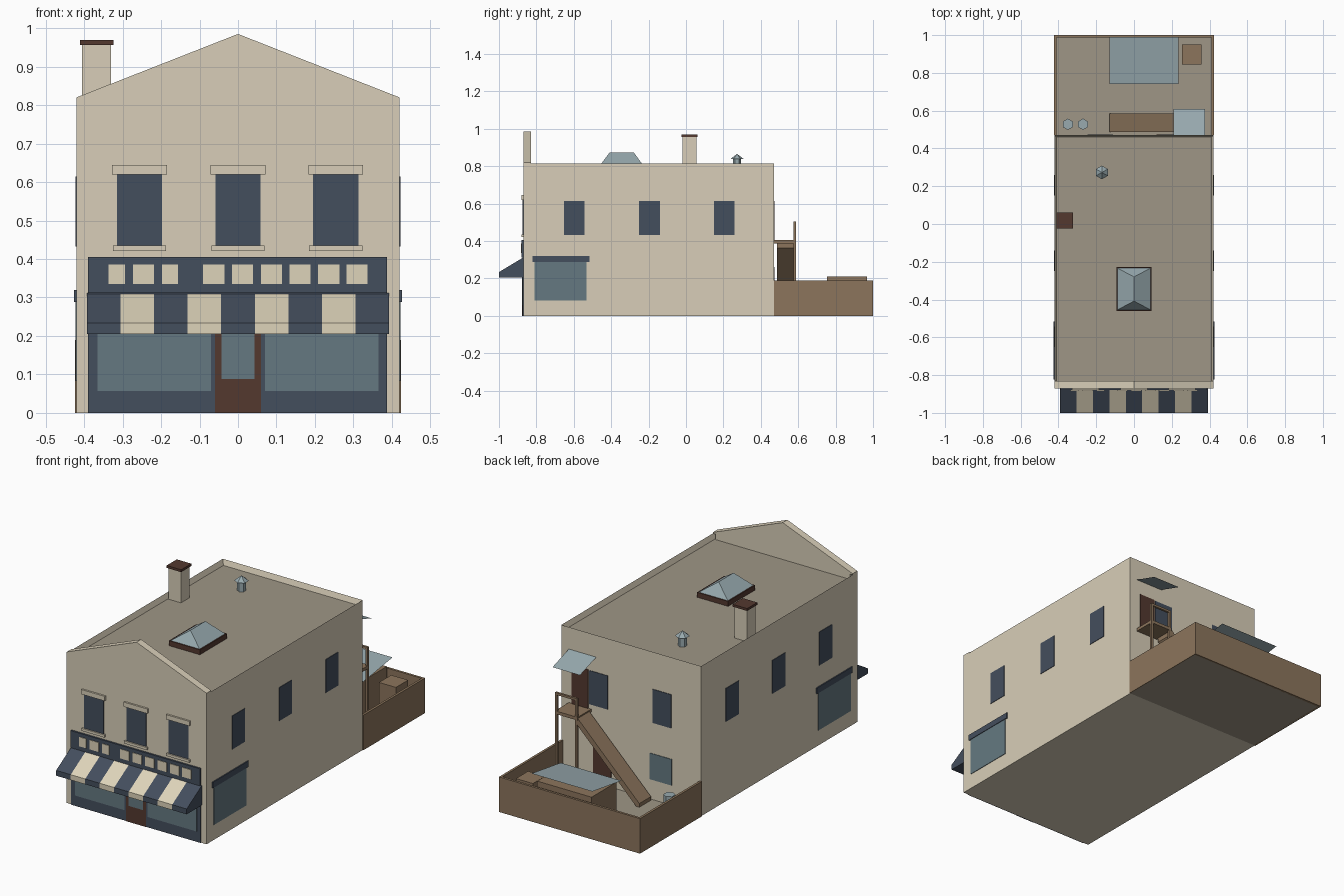
import bpy, bmesh, math
from mathutils import Vector

if "Cube" in bpy.data.objects:
    bpy.data.objects.remove(bpy.data.objects["Cube"])


def mat(name, r, g, b):
    lin = [((c / 255 + 0.055) / 1.055) ** 2.4 for c in (r, g, b)]
    m = bpy.data.materials.new(name)
    m.diffuse_color = (*lin, 1)
    m.use_nodes = True
    m.node_tree.nodes["Principled BSDF"].inputs["Base Color"].default_value = m.diffuse_color
    return m


WALL = mat("wall_stone", 216, 206, 184)
CREAM = mat("cream", 222, 212, 186)
ROOF = mat("roof_grey_brown", 159, 150, 134)
NAVY = mat("navy", 68, 78, 93)
GLASS = mat("shop_glass", 101, 121, 129)
BROWN = mat("dark_brown", 83, 56, 47)
WOOD = mat("wood", 140, 117, 92)
METAL = mat("pale_metal", 152, 170, 175)


def finish(name, bm, *mats):
    bmesh.ops.recalc_face_normals(bm, faces=bm.faces)
    me = bpy.data.meshes.new(name)
    bm.to_mesh(me)
    bm.free()
    for m in mats:
        me.materials.append(m)
    ob = bpy.data.objects.new(name, me)
    bpy.context.collection.objects.link(ob)
    return ob


def box_bm(x0, x1, y0, y1, z0, z1):
    bm = bmesh.new()
    bmesh.ops.create_cube(bm, size=1)
    for v in bm.verts:
        v.co = Vector(((x0 + x1) / 2 + v.co.x * (x1 - x0),
                       (y0 + y1) / 2 + v.co.y * (y1 - y0),
                       (z0 + z1) / 2 + v.co.z * (z1 - z0)))
    return bm


def box(name, x0, x1, y0, y1, z0, z1, m):
    return finish(name, box_bm(x0, x1, y0, y1, z0, z1), m)


def prism(name, profile, y0, y1, m):
    """Extrude an (x, z) profile along y."""
    bm = bmesh.new()
    f = bm.faces.new([bm.verts.new((x, y0, z)) for x, z in profile])
    g = bmesh.ops.extrude_face_region(bm, geom=[f])["geom"]
    bmesh.ops.translate(bm, vec=(0, y1 - y0, 0),
                        verts=[v for v in g if isinstance(v, bmesh.types.BMVert)])
    return finish(name, bm, m)


def hexagon(name, x, y, z0, z1, r0, r1, m):
    bm = bmesh.new()
    bmesh.ops.create_cone(bm, cap_ends=True, segments=6, radius1=r0, radius2=r1, depth=z1 - z0)
    bmesh.ops.remove_doubles(bm, verts=bm.verts, dist=1e-5)
    bmesh.ops.translate(bm, vec=(x, y, (z0 + z1) / 2), verts=bm.verts)
    return finish(name, bm, m)


def sheet(name, x0, x1, y0, z0, y1, z1, m):
    bm = bmesh.new()
    bm.faces.new([bm.verts.new(c) for c in
                  ((x0, y0, z0), (x1, y0, z0), (x1, y1, z1), (x0, y1, z1))])
    return finish(name, bm, m)


W, F, B, TOP, DECK = 0.42, -0.87, 0.47, 0.814, 0.785

# Main building with a sunken roof behind a thin parapet
bm = box_bm(-W, W, F, B, 0, TOP)
top = max(bm.faces, key=lambda f: f.calc_center_median().z)
bmesh.ops.inset_region(bm, faces=[top], thickness=0.015)
top.material_index = 1
bmesh.ops.translate(bm, vec=(0, 0, DECK - TOP), verts=top.verts)
finish("building", bm, WALL, ROOF)
prism("front_gable", [(-W, TOP), (W, TOP), (W, 0.82), (0, 0.985), (-W, 0.82)], F, -0.83, WALL)
box("gable_backing", -0.405, 0.405, -0.856, -0.83, DECK, TOP, WALL)

# Shopfront
P = F - 0.004
box("shopfront", -0.39, 0.387, P, F, 0, 0.312, NAVY)
for s in (-1, 1):
    a, b = sorted((s * 0.07, s * 0.365))
    box("shop_window", a, b, P - 0.002, P, 0.057, 0.27, GLASS)
box("shop_door", -0.06, 0.06, P - 0.002, P, 0, 0.27, BROWN)
box("shop_door_glass", -0.043, 0.043, P - 0.004, P - 0.002, 0.088, 0.25, GLASS)
box("sign_board", -0.39, 0.387, F - 0.01, F, 0.312, 0.405, NAVY)
for x, w in ((-0.315, 0.042), (-0.246, 0.055), (-0.177, 0.042), (-0.063, 0.055), (0.012, 0.055),
             (0.087, 0.055), (0.161, 0.055), (0.236, 0.055), (0.309, 0.055)):
    box("sign_block", x - w / 2, x + w / 2, F - 0.013, F - 0.01, 0.335, 0.386, CREAM)

# Striped awning: nine bays across, with valance and closed ends
bm = bmesh.new()
section = [(F, 0.205), (F, 0.312), (-1.0, 0.234), (-1.0, 0.205)]
rings = [[bm.verts.new((-0.392 + 0.784 * i / 9, y, z)) for y, z in section] for i in range(10)]
for i in range(9):
    for j in range(4):
        k = (j + 1) % 4
        f = bm.faces.new((rings[i][j], rings[i + 1][j], rings[i + 1][k], rings[i][k]))
        f.material_index = i % 2 if j in (1, 2) else 0
bm.faces.new(rings[0])
bm.faces.new(rings[9])
finish("awning", bm, NAVY, CREAM)

# Front upper windows with lintels and sills
for x in (-0.256, 0, 0.254):
    box("front_window", x - 0.059, x + 0.059, F - 0.003, F, 0.435, 0.62, NAVY)
    box("lintel", x - 0.071, x + 0.071, F - 0.01, F, 0.62, 0.645, WALL)
    box("sill", x - 0.069, x + 0.069, F - 0.01, F, 0.421, 0.435, WALL)

# Side windows, shop windows and blinds, the same on both sides
for s in (-1, 1):
    a, b = sorted((s * W, s * (W + 0.003)))
    for y in (-0.597, -0.195, 0.205):
        box("side_window", a, b, y - 0.055, y + 0.055, 0.433, 0.614, NAVY)
    box("side_shop_window", a, b, -0.81, -0.533, 0.083, 0.29, GLASS)
    a, b = sorted((s * W, s * (W + 0.006)))
    box("side_blind_box", a, b, -0.822, -0.517, 0.288, 0.32, NAVY)

# Chimney
box("chimney", -0.405, -0.33, -0.018, 0.055, DECK, 0.956, WALL)
box("chimney_cap", -0.411, -0.324, -0.025, 0.062, 0.956, 0.969, BROWN)

# Skylight: curb and hipped glass
box("skylight_curb", -0.093, 0.093, -0.46, -0.228, DECK, 0.812, BROWN)
bm = box_bm(-0.087, 0.087, -0.454, -0.234, 0.812, 0.874)
for v in bm.verts:
    if v.co.z > 0.85:
        v.co.x = 0
        v.co.y = -0.344 + math.copysign(0.064, v.co.y + 0.344)
bmesh.ops.remove_doubles(bm, verts=bm.verts, dist=1e-4)
finish("skylight_glass", bm, METAL)

# Roof vent
hexagon("vent_pipe", -0.17, 0.273, DECK, 0.842, 0.022, 0.022, METAL)
hexagon("vent_cap", -0.17, 0.273, 0.838, 0.866, 0.036, 0, METAL)

# Back wall doors and windows
for x in (0.196, -0.186):
    box("back_window", x - 0.055, x + 0.055, B, B + 0.003, 0.43, 0.613, NAVY)
box("back_low_window", -0.245, -0.112, B, B + 0.003, 0.12, 0.262, GLASS)
box("back_upper_door", 0.258, 0.355, B, B + 0.004, 0.405, 0.615, BROWN)
box("back_lower_door", 0.118, 0.227, B, B + 0.004, 0.01, 0.25, BROWN)
sheet("door_canopy", 0.21, 0.375, B, 0.695, 0.61, 0.65, METAL)

# Outside stair, landing and railing
box("landing", 0.24, 0.375, B, 0.588, 0.388, 0.405, WOOD)
prism("stair", [(0.245, 0.403), (-0.13, 0.035), (-0.13, 0.015), (-0.11, 0.015), (0.245, 0.363)],
      0.486, 0.586, WOOD)
for x in (0.25, 0.369):
    box("landing_post", x - 0.006, x + 0.006, 0.576, 0.588, 0.01, 0.505, WOOD)
box("landing_rail", 0.244, 0.375, 0.576, 0.588, 0.493, 0.505, WOOD)

# Yard floor and fence
box("yard_floor", -W, W, B, 0.99, 0, 0.012, ROOF)
for s in (-1, 1):
    a, b = sorted((s * 0.411, s * 0.424))
    box("yard_side_fence", a, b, B, 1.0, 0, 0.19, WOOD)
box("yard_back_fence", -0.411, 0.411, 0.987, 1.0, 0, 0.19, WOOD)

# Yard contents
box("store_box", -0.11, 0.217, 0.755, 0.967, 0.012, 0.21, WOOD)
sheet("store_roof", -0.13, 0.235, 0.74, 0.218, 0.99, 0.255, METAL)
box("crate", 0.255, 0.357, 0.845, 0.95, 0.012, 0.18, WOOD)
for x in (-0.35, -0.27):
    hexagon("bin", x, 0.528, 0.012, 0.1, 0.03, 0.03, METAL)
